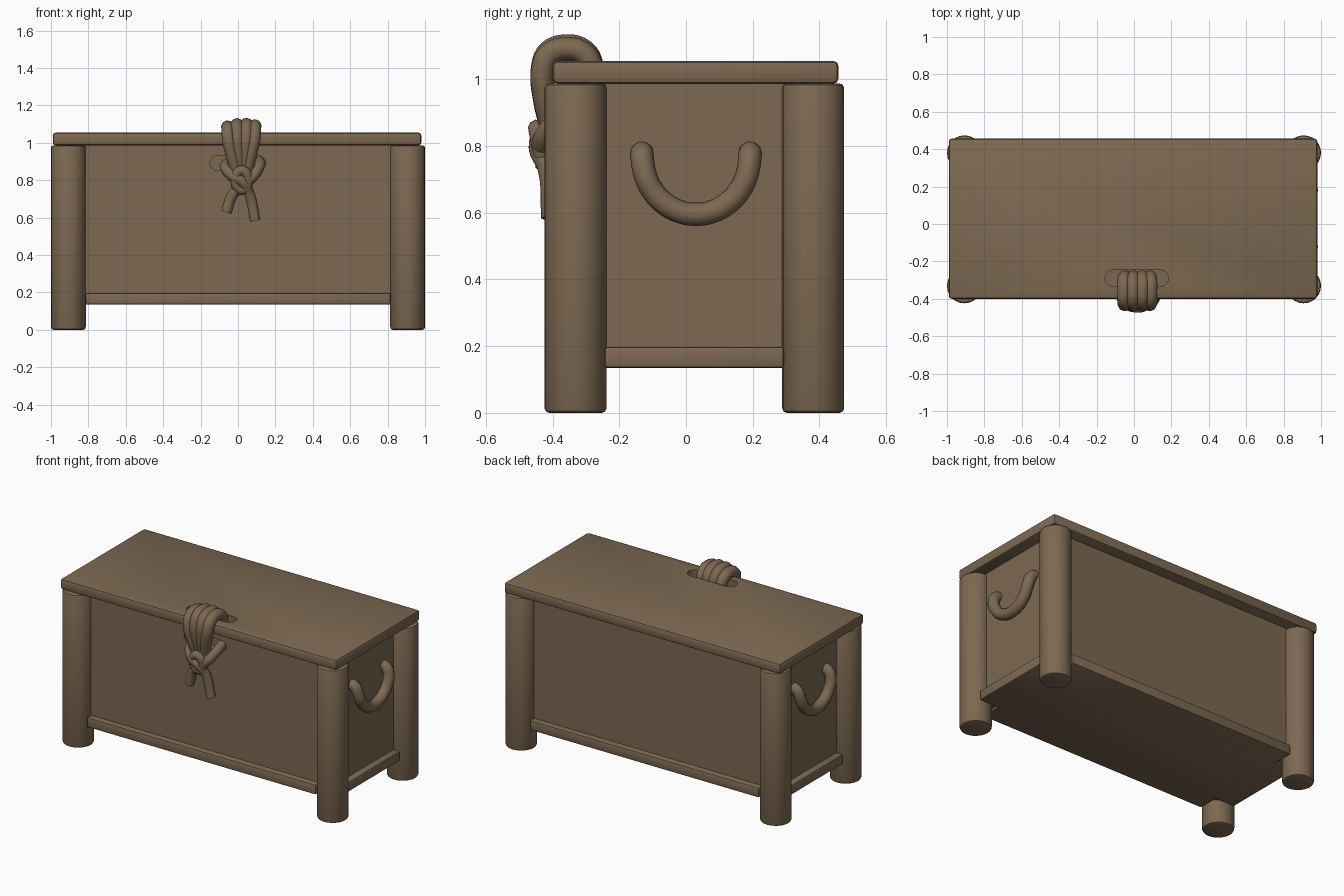
import bpy, bmesh, math
from mathutils import Vector

if "Cube" in bpy.data.objects:
    bpy.data.objects.remove(bpy.data.objects["Cube"])

brown = bpy.data.materials.new("warm_brown")
brown.diffuse_color = (0.205, 0.140, 0.084, 1)
brown.use_nodes = True
brown.node_tree.nodes["Principled BSDF"].inputs["Base Color"].default_value = brown.diffuse_color


def finish(ob, angle=35):
    ob.data.materials.clear()
    ob.data.materials.append(brown)
    bpy.ops.object.select_all(action='DESELECT')
    ob.select_set(True)
    bpy.context.view_layer.objects.active = ob
    bpy.ops.object.shade_smooth_by_angle(angle=math.radians(angle))
    return ob


def mesh_object(name, bm):
    me = bpy.data.meshes.new(name)
    bm.to_mesh(me)
    bm.free()
    ob = bpy.data.objects.new(name, me)
    bpy.context.collection.objects.link(ob)
    return ob


def box(name, lo, hi, bevel=0.0, seg=2):
    bm = bmesh.new()
    bmesh.ops.create_cube(bm, size=1)
    for v in bm.verts:
        v.co = Vector([(a + b) / 2 + c * (b - a) for a, b, c in zip(lo, hi, v.co)])
    if bevel:
        bmesh.ops.bevel(bm, geom=bm.edges[:], offset=bevel, segments=seg, profile=0.5, affect='EDGES')
    return mesh_object(name, bm)


def post(name, x, y, r, z0, z1, bevel=0.014):
    bm = bmesh.new()
    bmesh.ops.create_cone(bm, cap_ends=True, segments=24, radius1=r, radius2=r, depth=z1 - z0)
    bmesh.ops.translate(bm, verts=bm.verts, vec=(x, y, (z0 + z1) / 2))
    rims = [e for e in bm.edges if abs(e.verts[0].co.z - e.verts[1].co.z) < 1e-5]
    bmesh.ops.bevel(bm, geom=rims, offset=bevel, segments=2, profile=0.5, affect='EDGES')
    return mesh_object(name, bm)


def rope(name, pts, r, cyclic=False):
    cu = bpy.data.curves.new(name, 'CURVE')
    cu.dimensions = '3D'
    cu.bevel_depth = r
    cu.bevel_resolution = 3
    cu.resolution_u = 5
    cu.use_fill_caps = True
    sp = cu.splines.new('BEZIER')
    sp.bezier_points.add(len(pts) - 1)
    for bp, p in zip(sp.bezier_points, pts):
        bp.co = p
        bp.handle_left_type = bp.handle_right_type = 'AUTO'
    sp.use_cyclic_u = cyclic
    ob = bpy.data.objects.new(name, cu)
    bpy.context.collection.objects.link(ob)
    bpy.ops.object.select_all(action='DESELECT')
    ob.select_set(True)
    bpy.context.view_layer.objects.active = ob
    bpy.ops.object.convert(target='MESH')
    return finish(bpy.context.view_layer.objects.active, 50)


def cut_slot(target, x0, x1, to3d, h, d0, d1):
    """Cut a slot with rounded ends; to3d maps (x, across, depth) to a point."""
    r = h / 2
    ring = []
    for cx, start in ((x1 - r, -90), (x0 + r, 90)):
        for i in range(9):
            a = math.radians(start + i * 22.5)
            ring.append((cx + r * math.cos(a), r * math.sin(a)))
    bm = bmesh.new()
    low = [bm.verts.new(to3d(x, c, d0)) for x, c in ring]
    top = [bm.verts.new(to3d(x, c, d1)) for x, c in ring]
    bm.faces.new(low)
    bm.faces.new(top)
    for i in range(len(ring)):
        j = (i + 1) % len(ring)
        bm.faces.new((low[i], low[j], top[j], top[i]))
    bmesh.ops.recalc_face_normals(bm, faces=bm.faces)
    cutter = mesh_object("slot_cutter", bm)
    cutter.hide_render = True
    mod = target.modifiers.new("slot", 'BOOLEAN')
    mod.operation = 'DIFFERENCE'
    mod.solver = 'EXACT'
    mod.object = cutter
    bpy.context.view_layer.objects.active = target
    bpy.ops.object.modifier_apply(modifier=mod.name)
    bpy.data.objects.remove(cutter)


# Chest body with the front rope slot
body = box("chest_body", (-0.905, -0.335, 0.15), (0.905, 0.385, 0.986))
cut_slot(body, -0.15, 0.15, lambda x, c, d: (x, d, 0.892 + c), 0.078, -0.40, -0.28)
finish(body)

# Base boards, long and cross
finish(box("base_long", (-0.815, -0.375, 0.135), (0.815, 0.425, 0.198), 0.008))
finish(box("base_cross", (-0.95, -0.243, 0.135), (0.95, 0.293, 0.198), 0.008))

# Round corner posts
for side, sx in (("left", -1), ("right", 1)):
    finish(post("front_post_" + side, sx * 0.907, -0.331, 0.093, 0, 0.987))
    finish(post("back_post_" + side, sx * 0.907, 0.381, 0.093, 0, 0.987))

# Lid with the top rope slot
lid = box("lid", (-0.99, -0.40, 0.986), (0.98, 0.457, 1.055), 0.016)
cut_slot(lid, -0.155, 0.185, lambda x, c, d: (x, -0.29 + c, d), 0.088, 1.0, 1.1)
finish(lid)

# Rope handles on both ends
for side, sx in (("left", -1), ("right", 1)):
    pts = [(sx * 0.88, -0.13, 0.775), (sx * 0.92, -0.132, 0.775)]
    for i in range(1, 10):
        a = math.pi * i / 10
        pts.append((sx * 0.947, 0.03 - 0.16 * math.cos(a), 0.765 - 0.17 * math.sin(a)))
    pts += [(sx * 0.92, 0.192, 0.775), (sx * 0.88, 0.19, 0.775)]
    rope("rope_handle_" + side, pts, 0.035)

# Rope bundle looping over the lid edge
bundle = [(-0.285, 1.0, 0.8), (-0.285, 1.05, 0.95), (-0.31, 1.085, 1), (-0.36, 1.097, 1),
          (-0.41, 1.08, 1), (-0.43, 1.03, 0.95), (-0.425, 0.96, 0.75),
          (-0.41, 0.89, 0.5), (-0.395, 0.83, 0.35)]
for i, x in enumerate((-0.055, -0.005, 0.045, 0.09)):
    lift = (-0.012, 0, 0.002, -0.006)[i]
    rope("rope_strand_%d" % (i + 1),
         [(0.02 + (x - 0.02) * k, y, z + lift) for y, z, k in bundle], 0.035)

# Knot: two crossing cords with hanging tails, and a wrapped loop
rope("knot_cord_right_tail", [(-0.06, -0.32, 0.89), (-0.068, -0.385, 0.87), (-0.035, -0.432, 0.825),
                              (0.025, -0.442, 0.79), (0.06, -0.415, 0.73), (0.092, -0.405, 0.585)], 0.029)
rope("knot_cord_left_tail", [(0.115, -0.32, 0.90), (0.115, -0.385, 0.875), (0.08, -0.43, 0.82),
                             (0.02, -0.425, 0.77), (-0.03, -0.412, 0.72), (-0.062, -0.405, 0.63)], 0.029)
rope("knot_loop", [(0.02 + 0.034 * math.cos(a), -0.437 - 0.01 * math.sin(a), 0.80 + 0.052 * math.sin(a))
                   for a in [i * math.pi / 4 for i in range(8)]], 0.027, True)
